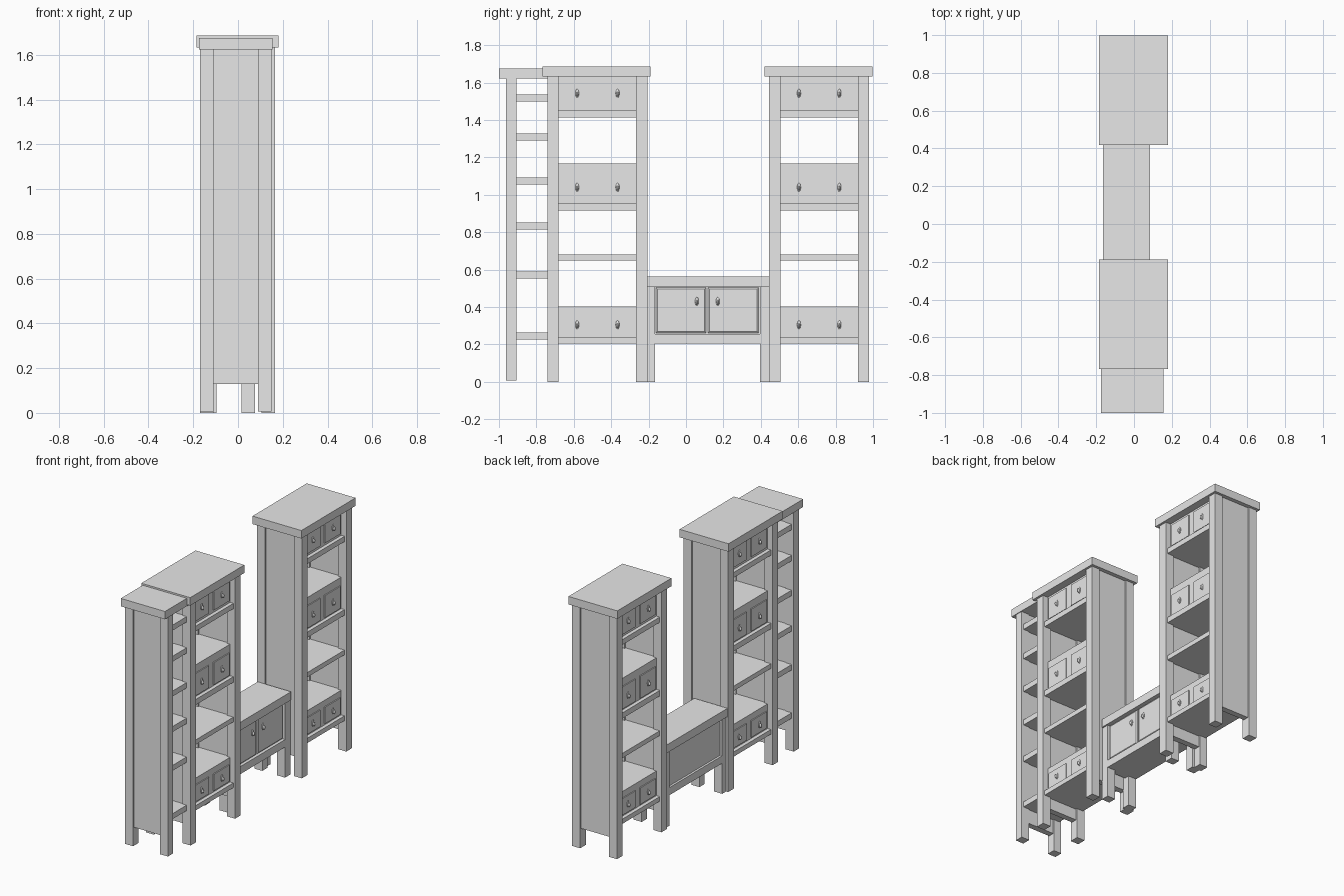
import bpy, bmesh
from mathutils import Vector

cube = bpy.data.objects.get("Cube")
if cube:
    bpy.data.objects.remove(cube, do_unlink=True)

grey = bpy.data.materials.new("plain_grey")
grey.use_nodes = True
grey.diffuse_color = (0.8, 0.8, 0.8, 1)
grey.node_tree.nodes["Principled BSDF"].inputs["Base Color"].default_value = (0.8, 0.8, 0.8, 1)


def finish(name, bm):
    mesh = bpy.data.meshes.new(name)
    bm.to_mesh(mesh)
    bm.free()
    mesh.materials.append(grey)
    obj = bpy.data.objects.new(name, mesh)
    bpy.context.collection.objects.link(obj)
    return obj


def cuboid(bm, x, y, z):
    """Add a box spanning three (low, high) ranges."""
    geo = bmesh.ops.create_cube(bm, size=1)
    for v in geo["verts"]:
        v.co = Vector([(r[0] + r[1]) / 2 + c * (r[1] - r[0]) for c, r in zip(v.co, (x, y, z))])
    return geo["verts"]


def box(name, x, y, z):
    bm = bmesh.new()
    cuboid(bm, x, y, z)
    return finish(name, bm)


def panel_front(name, x, y, z, side, margin, depth):
    """Box whose outer face has a sunken or raised field."""
    bm = bmesh.new()
    cuboid(bm, x, y, z)
    bm.normal_update()
    face = max(bm.faces, key=lambda f: f.normal.x * side)
    bmesh.ops.inset_region(bm, faces=[face], thickness=margin, depth=depth)
    return finish(name, bm)


def pull(name, x, y, z, side):
    """Oval back plate with a small hanging drop."""
    bm = bmesh.new()
    for size, dz, dx in (((0.005, 0.010, 0.023), 0, 0), ((0.010, 0.006, 0.013), -0.005, 0.007)):
        geo = bmesh.ops.create_uvsphere(bm, u_segments=12, v_segments=8, radius=1)
        for v in geo["verts"]:
            v.co = Vector((x + side * dx + v.co.x * size[0], y + v.co.y * size[1], z + dz + v.co.z * size[2]))
    obj = finish(name, bm)
    for p in obj.data.polygons:
        p.use_smooth = True


MID = -0.0025


def drawer_block(name, y0, y1, z0, z1, lip, d0, d1):
    """Two-sided pair of drawers standing on a projecting shelf."""
    box(name + "_case", (MID - 0.13, MID + 0.13), (y0, y1), (z0 + lip, z1))
    box(name + "_shelf", (MID - 0.155, MID + 0.155), (y0, y1), (z0, z0 + lip))
    for side in (-1, 1):
        for i, off in enumerate((-0.108, 0.108)):
            yc = (y0 + y1) / 2 + off
            xs = sorted((MID + side * 0.12, MID + side * 0.137))
            label = f"{name}_drawer_{i + 1}_{'right' if side < 0 else 'left'}"
            box(label, xs, (yc - 0.083, yc + 0.083), (d0, d1))
            pull(label + "_pull", MID + side * 0.139, yc, (d0 + d1) / 2, side)


def tower(name, y0):
    """Bookcase with end panels, open shelves and three drawer blocks."""
    y1 = y0 + 0.534
    leg = 0.06
    box(name + "_cap", (-0.185, 0.18), (y0 - 0.026, y0 + 0.552), (1.633, 1.687))
    for yn, a in (("front", y0), ("back", y1 - leg)):
        for xn, b in (("right", -0.17), ("left", 0.105)):
            box(f"{name}_{yn}_{xn}_leg", (b, b + leg), (a, a + leg), (0, 1.633))
        inner = a + 0.01
        box(f"{name}_{yn}_panel", (-0.11, 0.105), (inner, inner + 0.04), (0.13, 1.633))
    a, b = y0 + 0.05, y1 - 0.05
    drawer_block(name + "_top", a, b, 1.414, 1.633, 0.036, 1.468, 1.617)
    drawer_block(name + "_middle", a, b, 0.917, 1.168, 0.038, 0.965, 1.115)
    drawer_block(name + "_bottom", a, b, 0.206, 0.404, 0.032, 0.249, 0.361)
    box(name + "_open_shelf", (MID - 0.155, MID + 0.155), (a, b), (0.65, 0.682))


tower("front_tower", -0.741)
tower("back_tower", 0.445)

# Narrow end unit with open shelves
box("end_unit_cap", (-0.175, 0.155), (-1.0, -0.733), (1.623, 1.676))
for xn, b in (("right", -0.17), ("left", 0.09)):
    box(f"end_unit_{xn}_leg", (b, b + 0.06), (-0.962, -0.906), (0.006, 1.623))
box("end_unit_panel", (-0.11, 0.09), (-0.952, -0.912), (0.13, 1.623))
for i, z in enumerate((0.227, 0.553, 0.815, 1.055, 1.29, 1.5)):
    box(f"end_unit_shelf_{i + 1}", (-0.155, 0.135), (-0.915, -0.735), (z, z + 0.037))

# Low middle cabinet: legs, top, rails and body
box("cabinet_top", (-0.165, 0.085), (-0.209, 0.445), (0.508, 0.564))
for yn, a in (("front", -0.221), ("back", 0.395)):
    for xn, b in (("right", -0.155), ("left", 0.015)):
        box(f"cabinet_{yn}_{xn}_leg", (b, b + 0.06), (a, a + 0.056), (0, 0.508))
box("cabinet_body", (-0.14, 0.052), (-0.2, 0.43), (0.206, 0.508))
for xn, x in (("right", (-0.155, -0.13)), ("left", (0.045, 0.075))):
    box(f"cabinet_{xn}_rail", x, (-0.165, 0.395), (0.206, 0.257))

# Doors with sloped raised fields and pulls
for dn, y, knob in (("front", (-0.16, 0.107), 0.058), ("back", (0.117, 0.388), 0.17)):
    panel_front(f"cabinet_{dn}_door", (0.045, 0.06), y, (0.262, 0.504), 1, 0.012, 0.006)
    pull(f"cabinet_{dn}_door_pull", 0.068, knob, 0.43, 1)
